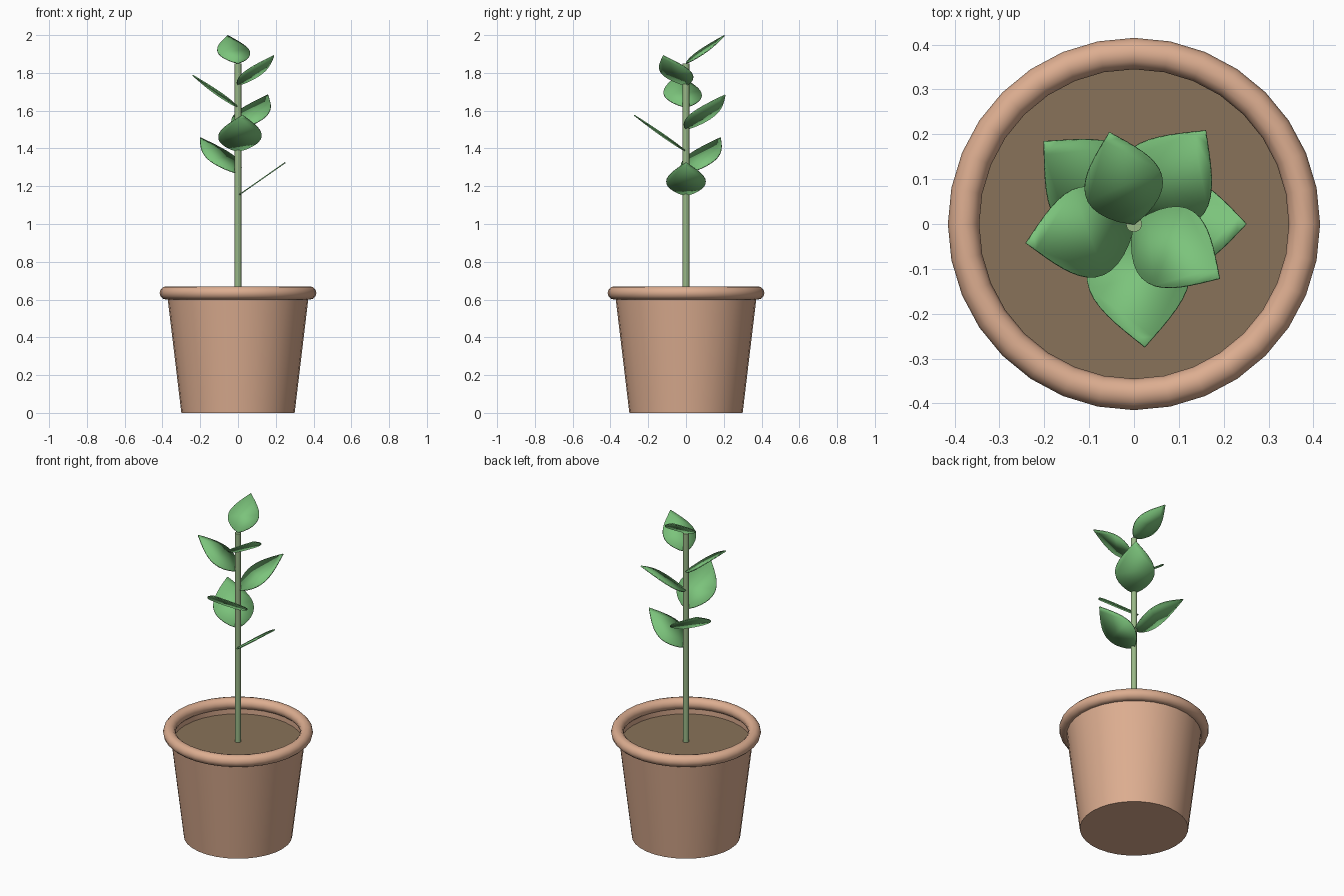
import bpy, bmesh, math
from mathutils import Matrix

if "Cube" in bpy.data.objects:
    bpy.data.objects.remove(bpy.data.objects["Cube"])


def material(name, rgb):
    m = bpy.data.materials.new(name)
    m.diffuse_color = (*rgb, 1)
    m.use_nodes = True
    m.node_tree.nodes["Principled BSDF"].inputs["Base Color"].default_value = m.diffuse_color
    return m


CLAY = material("clay", (0.72, 0.42, 0.28))
SOIL = material("earth", (0.25, 0.17, 0.10))
STEM = material("stem_green", (0.32, 0.48, 0.24))
LEAF = material("leaf_green", (0.20, 0.55, 0.20))


def finish(obj, name, mat, angle=40):
    obj.name = name
    obj.data.materials.append(mat)
    bpy.ops.object.select_all(action='DESELECT')
    obj.select_set(True)
    bpy.context.view_layer.objects.active = obj
    bpy.ops.object.shade_smooth_by_angle(angle=math.radians(angle))


def mesh_object(bm, name):
    bmesh.ops.recalc_face_normals(bm, faces=bm.faces)
    me = bpy.data.meshes.new(name)
    bm.to_mesh(me)
    bm.free()
    obj = bpy.data.objects.new(name, me)
    bpy.context.collection.objects.link(obj)
    return obj


def lathe(profile, name, mat, n=32):
    """Closed solid of revolution from (radius, z) points, capped at both ends."""
    bm = bmesh.new()
    rings = [[bm.verts.new((r * math.cos(math.tau * i / n), r * math.sin(math.tau * i / n), z))
              for i in range(n)] for r, z in profile]
    for a, b in zip(rings, rings[1:]):
        for i in range(n):
            j = (i + 1) % n
            bm.faces.new((a[i], a[j], b[j], b[i]))
    bm.faces.new(rings[0])
    bm.faces.new(rings[-1])
    finish(mesh_object(bm, name), name, mat)


# Tapered pot with a shallow recess, rolled rim, soil and stem
lathe([(0.30, 0), (0.376, 0.635), (0.36, 0.635), (0.36, 0.56)], "pot", CLAY)
bpy.ops.mesh.primitive_torus_add(major_segments=32, minor_segments=12,
                                 major_radius=0.38, minor_radius=0.035,
                                 location=(0, 0, 0.635))
finish(bpy.context.object, "pot_rim", CLAY)
lathe([(0.36, 0.54), (0.36, 0.577)], "soil", SOIL)
lathe([(0.018, 0.55), (0.018, 1.85)], "stem", STEM, 12)


# Flat pointed leaf: tilted up 35 degrees and turned around the stem
def leaf(name, reach, z, azimuth, steps=14):
    pitch = math.radians(35)
    length = reach / math.cos(pitch)
    ts = [i / steps for i in range(steps + 1)]
    half = [(t * length, 0.343 * length * math.sin(math.pi * t ** 0.8)) for t in ts]
    outline = half + [(x, -y) for x, y in half[-2:0:-1]]
    bm = bmesh.new()
    bm.faces.new([bm.verts.new((x, y, 0)) for x, y in outline])
    bm.transform(Matrix.Translation((0, 0, z))
                 @ Matrix.Rotation(math.radians(azimuth), 4, 'Z')
                 @ Matrix.Rotation(-pitch, 4, 'Y'))
    obj = mesh_object(bm, name)
    thick = obj.modifiers.new("thickness", 'SOLIDIFY')
    thick.thickness = 0.006
    thick.offset = 0
    finish(obj, name, LEAF)


# Seven leaves spiralling up the stem
for i, reach in enumerate([0.25, 0.272, 0.275, 0.262, 0.244, 0.226, 0.211]):
    leaf(f"leaf_{i + 1}", reach, 1.15 + i * 0.1167, 137.5 * i)
